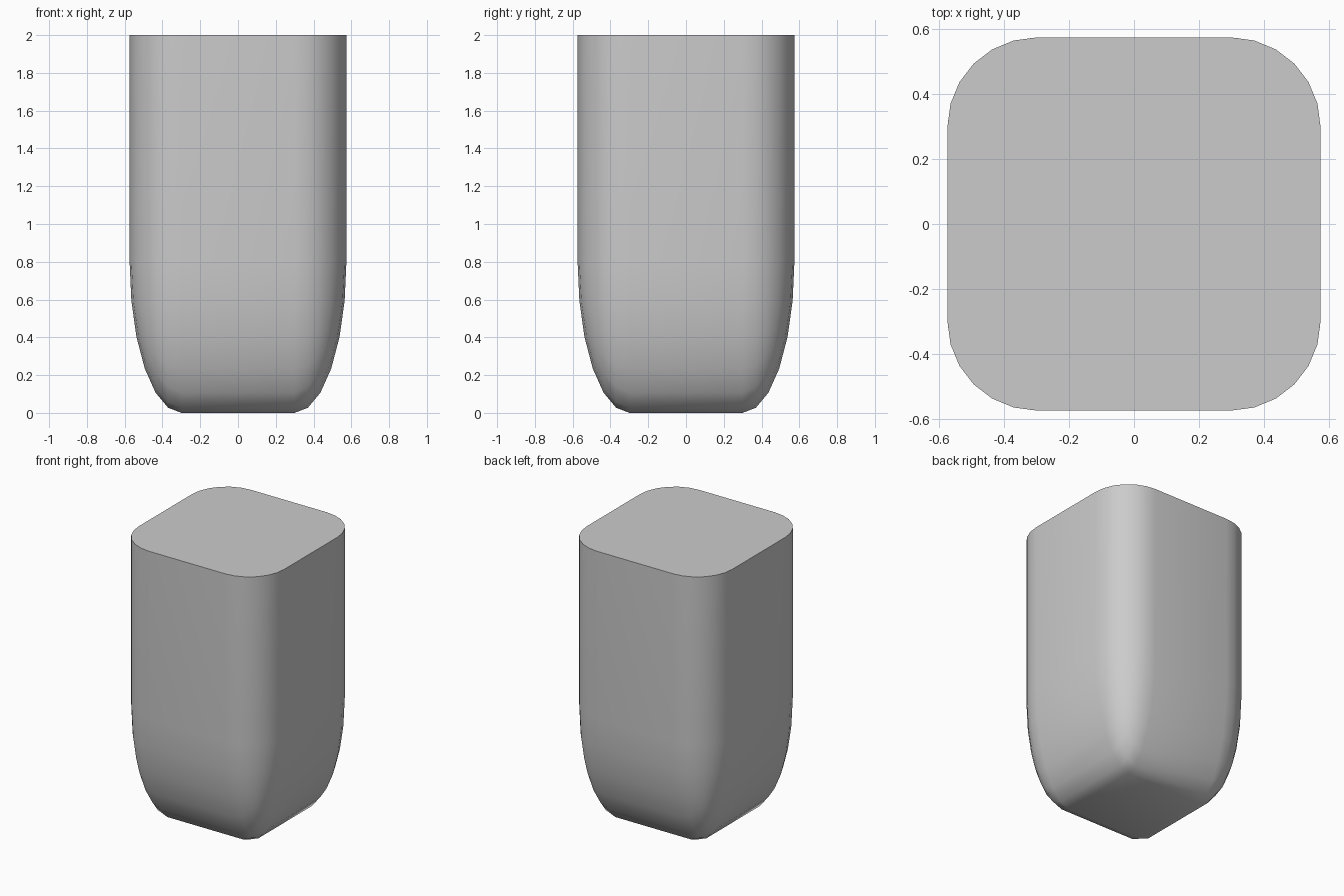
import bpy, bmesh, math

if "Cube" in bpy.data.objects:
    bpy.data.objects.remove(bpy.data.objects["Cube"])

HALF = 0.574      # half width of the body
R = 0.275         # corner radius before stretching
STRETCH = 0.8 / R # lower rounding is stretched to 0.8 high
HEIGHT = 2.0

# Body: block with rounded uprights and base, flat top
bm = bmesh.new()
bmesh.ops.create_cube(bm, size=2)
h = HEIGHT / STRETCH
for v in bm.verts:
    v.co.x *= HALF
    v.co.y *= HALF
    v.co.z = (v.co.z + 1) / 2 * h

# Round every edge except the four top ones
edges = [e for e in bm.edges if min(v.co.z for v in e.verts) < h * 0.5]
bmesh.ops.bevel(bm, geom=edges, offset=R, offset_type='OFFSET', segments=6,
                profile=0.5, affect='EDGES', clamp_overlap=False)

# Stretch upwards so the lower rounding becomes elliptical
for v in bm.verts:
    v.co.z *= STRETCH
bm.normal_update()
mesh = bpy.data.meshes.new("rounded_body")
bm.to_mesh(mesh)
bm.free()

body = bpy.data.objects.new("rounded_body", mesh)
bpy.context.collection.objects.link(body)
bpy.context.view_layer.objects.active = body
body.select_set(True)
bpy.ops.object.shade_smooth_by_angle(angle=math.radians(40))
